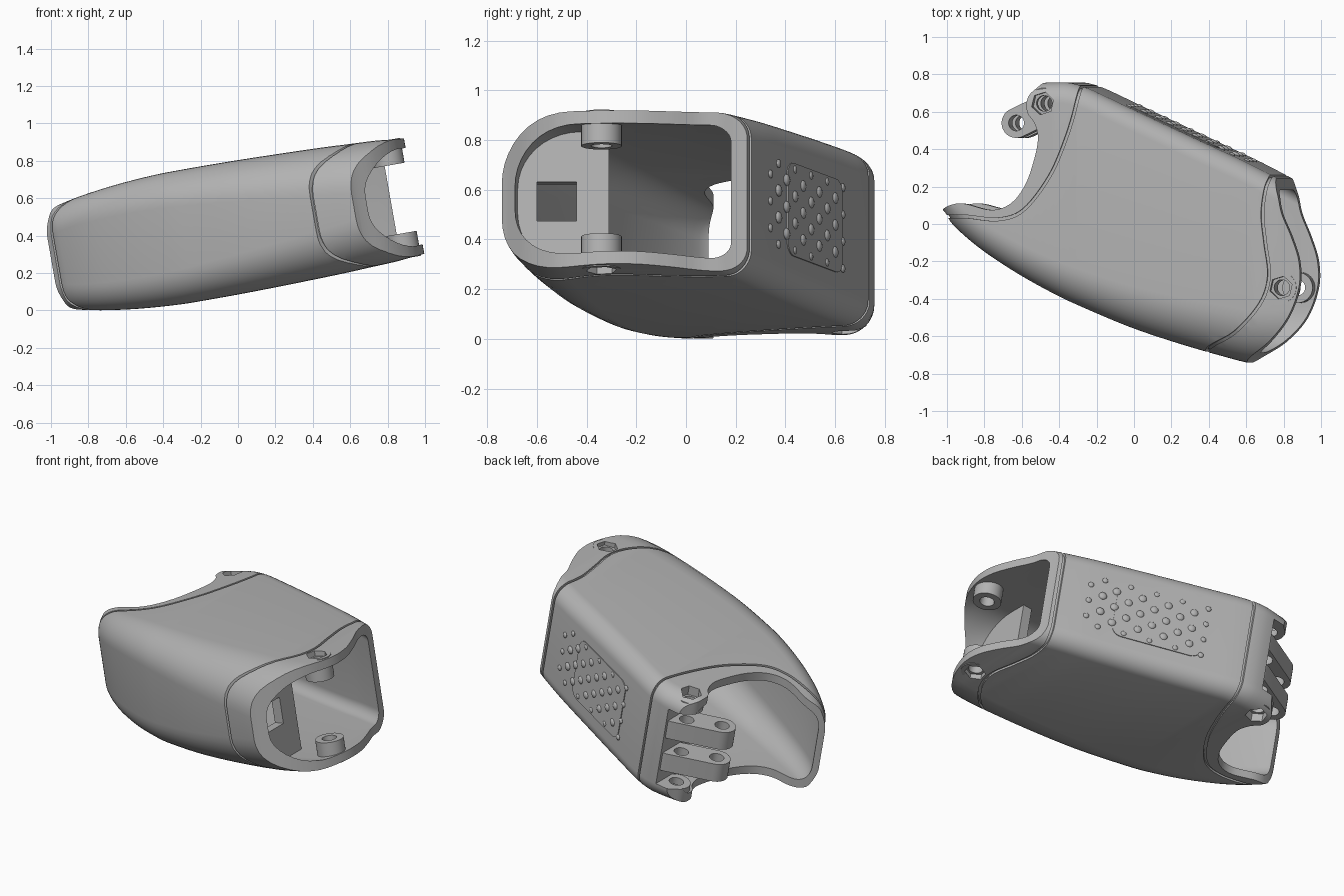
import bpy, bmesh, math
from mathutils import Matrix, Vector

cube = bpy.data.objects.get("Cube")
if cube:
    bpy.data.objects.remove(cube)

grey = bpy.data.materials.new("matte grey")
grey.use_nodes = True
COLOUR = (0.45, 0.45, 0.45, 1)
grey.diffuse_color = COLOUR
grey.node_tree.nodes["Principled BSDF"].inputs["Base Color"].default_value = COLOUR
parts = []


def finish(name, bm):
    bmesh.ops.recalc_face_normals(bm, faces=bm.faces)
    mesh = bpy.data.meshes.new(name)
    bm.to_mesh(mesh)
    bm.free()
    mesh.materials.append(grey)
    obj = bpy.data.objects.new(name, mesh)
    bpy.context.collection.objects.link(obj)
    return obj


def keep(obj):
    parts.append(obj)
    return obj


def catmull(a, b, c, d, t):
    return 0.5 * (2 * b + (c - a) * t + (2 * a - 5 * b + 4 * c - d) * t * t
                  + (3 * b - a - 3 * c + d) * t ** 3)


def smooth_path(pts, steps=6):
    pts = [Vector(p) for p in pts]
    ext = [2 * pts[0] - pts[1]] + pts + [2 * pts[-1] - pts[-2]]
    out = [catmull(*ext[i:i + 4], k / steps) for i in range(len(pts) - 1) for k in range(steps)]
    return out + [pts[-1]]


def prism(name, pts, z0, z1):
    bm = bmesh.new()
    rings = [[bm.verts.new((p[0], p[1], z)) for p in pts] for z in (z0, z1)]
    for r in rings:
        bm.faces.new(r)
    n = len(pts)
    for i in range(n):
        j = (i + 1) % n
        bm.faces.new((rings[0][i], rings[0][j], rings[1][j], rings[1][i]))
    return finish(name, bm)


def box(name, x0, x1, y0, y1, z0, z1):
    return prism(name, [(x0, y0), (x1, y0), (x1, y1), (x0, y1)], z0, z1)


def disc(x, y, r, n=32, turn=0.0):
    return [(x + r * math.cos(turn + 2 * math.pi * i / n),
             y + r * math.sin(turn + 2 * math.pi * i / n)) for i in range(n)]


def capsule(a, b, r, n=14):
    ang = math.atan2(b[1] - a[1], b[0] - a[0])
    return [(c[0] + r * math.cos(ang + s + math.pi * k / n), c[1] + r * math.sin(ang + s + math.pi * k / n))
            for c, s in ((b, -math.pi / 2), (a, math.pi / 2)) for k in range(n + 1)]


def ribbon(path, width):
    left, right = [], []
    for i, p in enumerate(path):
        d = (path[min(i + 1, len(path) - 1)] - path[max(i - 1, 0)]).normalized()
        n = Vector((-d.y, d.x)) * width / 2
        left.append(p + n)
        right.append(p - n)
    return left + right[::-1]


def boolean(obj, cutters, op="DIFFERENCE"):
    for c in cutters:
        mod = obj.modifiers.new("cut", "BOOLEAN")
        mod.operation, mod.object, mod.solver = op, c, "EXACT"
        c.hide_render = True
    bpy.context.view_layer.update()
    graph = bpy.context.evaluated_depsgraph_get()
    mesh = bpy.data.meshes.new_from_object(obj.evaluated_get(graph))
    obj.modifiers.clear()
    obj.data = mesh


# Body loft: station x, near side y, far side y, half height
STATIONS = [(-1.1, .15, .7, .21), (-1, .06, .72, .255), (-.95, -.01, .725, .277), (-.8, -.135, .73, .31),
            (-.6, -.265, .74, .337), (-.4, -.375, .757, .352), (-.25, -.445, .742, .355),
            (0, -.55, .63, .354), (.25, -.635, .514, .349), (.5, -.708, .399, .342),
            (.65, -.745, .33, .335), (.8, -.755, .254, .328), (.9, -.755, .205, .318), (1.1, -.75, .16, .3)]


def loft(name, inset):
    bm = bmesh.new()
    rings = []
    for x, near, far, h in smooth_path(STATIONS, 4):
        near, far, h = near + inset * 1.2, far - inset * 1.1, h - inset
        # The near corners grow rounder towards the front
        round_near = .14 + .15 * min(max((x + 1) / 1.6, 0), 1)
        ring = []
        for k, (sy, sz) in enumerate(((-1, -1), (1, -1), (1, 1), (-1, 1))):
            r = (round_near if sy < 0 else .11) - inset * .7
            rz = r * .92
            cy = near + r if sy < 0 else far - r
            for i in range(11):
                a = math.pi + (k + i / 10) * math.pi / 2
                ring.append(bm.verts.new((x, cy + r * math.cos(a), sz * (h - rz) + rz * math.sin(a))))
        rings.append(ring)
    for a, b in zip(rings, rings[1:]):
        for i in range(len(a)):
            j = (i + 1) % len(a)
            bm.faces.new((a[i], a[j], b[j], b[i]))
    bm.faces.new(rings[0])
    bm.faces.new(rings[-1])
    return finish(name, bm)


# End openings and seams, drawn in plan
front_edge = smooth_path([(.56, -.85), (.63, -.74), (.78, -.63), (.89, -.5), (.95, -.34), (.95, -.2),
                          (.91, -.07), (.86, .05), (.84, .14), (.82, .22), (.79, .4)])
front_cut = prism("front_cutter", front_edge + [Vector((1.5, .4)), Vector((1.5, -.85))], -1, 1)
rear_edge = smooth_path([(-1.05, .05), (-.98, .09), (-.88, .11), (-.72, .075), (-.61, .11), (-.53, .21),
                         (-.48, .35), (-.46, .46), (-.48, .54), (-.52, .6), (-.515, .68), (-.46, .74), (-.38, .82)])
rear_cut = prism("rear_cutter", rear_edge + [Vector((-1.5, .82)), Vector((-1.5, .05))], -1, 1)
front_seam = smooth_path([(.36, -.82), (.42, -.68), (.6, -.58), (.74, -.43), (.79, -.28), (.77, -.1),
                          (.755, .05), (.77, .18), (.79, .26), (.8, .35)])
rear_seam = smooth_path([(-.99, .04), (-.86, .04), (-.68, .025), (-.54, .075), (-.4, .25),
                         (-.31, .45), (-.25, .65), (-.22, .85)])
core = loft("groove_core", .014)
grooves = []
for seam in (front_seam, rear_seam):
    g = prism("seam_cutter", ribbon(seam, .016), -1, 1)
    boolean(g, [core])
    grooves.append(g)

# Pin holes with hexagonal pockets
PIN, HINGE, TIP = (.855, -.34), (-.435, .645), (-.61, .54)
pin_cuts = [prism("pin_cutter", disc(*p, .042), -1, 1) for p in (PIN, HINGE, TIP)]
pockets = [prism("pocket_cutter", disc(*p, .062, 6, .3), z, z + .3)
           for p in (PIN, HINGE) for z in (-.595, .295)]

# Hollow shell, with a slot in the rear wall for the hinge
cavity = loft("cavity", .052)
slot = box("slot_cutter", -.7, -.37, .42, .9, -.25, .25)
shell = keep(loft("body_shell", 0))
boolean(shell, [cavity, front_cut, rear_cut, slot] + grooves + pin_cuts[:2] + pockets)

# Wall that carries the hinge
keep(prism("hinge_wall", [(-.37, .72), (-.28, .7), (-.3, .46), (-.37, .46)], -.325, .325))

for side, label in ((1, "upper"), (-1, "lower")):
    # Hinge lugs, reaching back into the hinge wall
    z = sorted((side * .05, side * .165))
    lug = keep(prism(label + "_hinge_lug", capsule((-.36, .66), TIP, .08), *z))
    boolean(lug, pin_cuts[1:])
    # Bosses around both pins
    for spot, pin, inner, cuts in (("hinge", HINGE, .25, pin_cuts[1:2] + pockets[2:]),
                                   ("pin", PIN, .185, pin_cuts[:1] + pockets[:2])):
        z = sorted((side * inner, side * .32))
        boss = keep(prism(f"{label}_{spot}_boss", disc(*pin, .082), *z))
        boolean(boss, cuts)

# Inner partition with a window, fitted to the cavity
partition = keep(box("partition", .56, .62, -.8, -.31, -.4, .4))
boolean(partition, [box("window_cutter", .4, .8, -.6, -.44, -.08, .08)])
boolean(partition, [loft("partition_fit", .03)], "INTERSECT")

# Grip panel on the far wall
slope = math.atan2(-.462, 1)
wall_frame = Matrix.Translation((.25, .514, 0)) @ Matrix.Rotation(slope, 4, "Z") @ Matrix.Rotation(-math.pi / 2, 4, "X")
corners = [(.2, .13), (-.21, .13), (-.21, -.13), (.2, -.13)]
plate = [(cx + .06 * math.cos(k * math.pi / 2 + i * math.pi / 12), cy + .06 * math.sin(k * math.pi / 2 + i * math.pi / 12))
         for k, (cx, cy) in enumerate(corners) for i in range(7)]
panel = keep(prism("grip_panel", plate, -.01, .005))
panel.data.transform(wall_frame)

# Grip studs in staggered columns
bm = bmesh.new()
for col in range(10):
    rows = (-.165, -.055, .055, .165) if col % 2 else (-.11, 0, .11)
    for v in rows:
        r = .024 if 0 < col < 9 and abs(v) < .15 else .017
        m = wall_frame @ Matrix.Translation((.42 - .077 * col, v, .002)) @ Matrix.Diagonal((1, 1, .55, 1))
        bmesh.ops.create_uvsphere(bm, u_segments=16, v_segments=8, radius=r, matrix=m)
keep(finish("grip_studs", bm))

# Remove helpers, tilt every part into place and smooth
for obj in list(bpy.context.collection.objects):
    if obj.hide_render and obj not in parts:
        bpy.data.objects.remove(obj)
tilt = Matrix.Translation((0, 0, .445)) @ Matrix.Rotation(math.radians(-10), 4, "Y")
bpy.ops.object.select_all(action="DESELECT")
for obj in parts:
    obj.data.transform(tilt)
    obj.select_set(True)
bpy.context.view_layer.objects.active = shell
bpy.ops.object.shade_smooth_by_angle(angle=math.radians(35))
